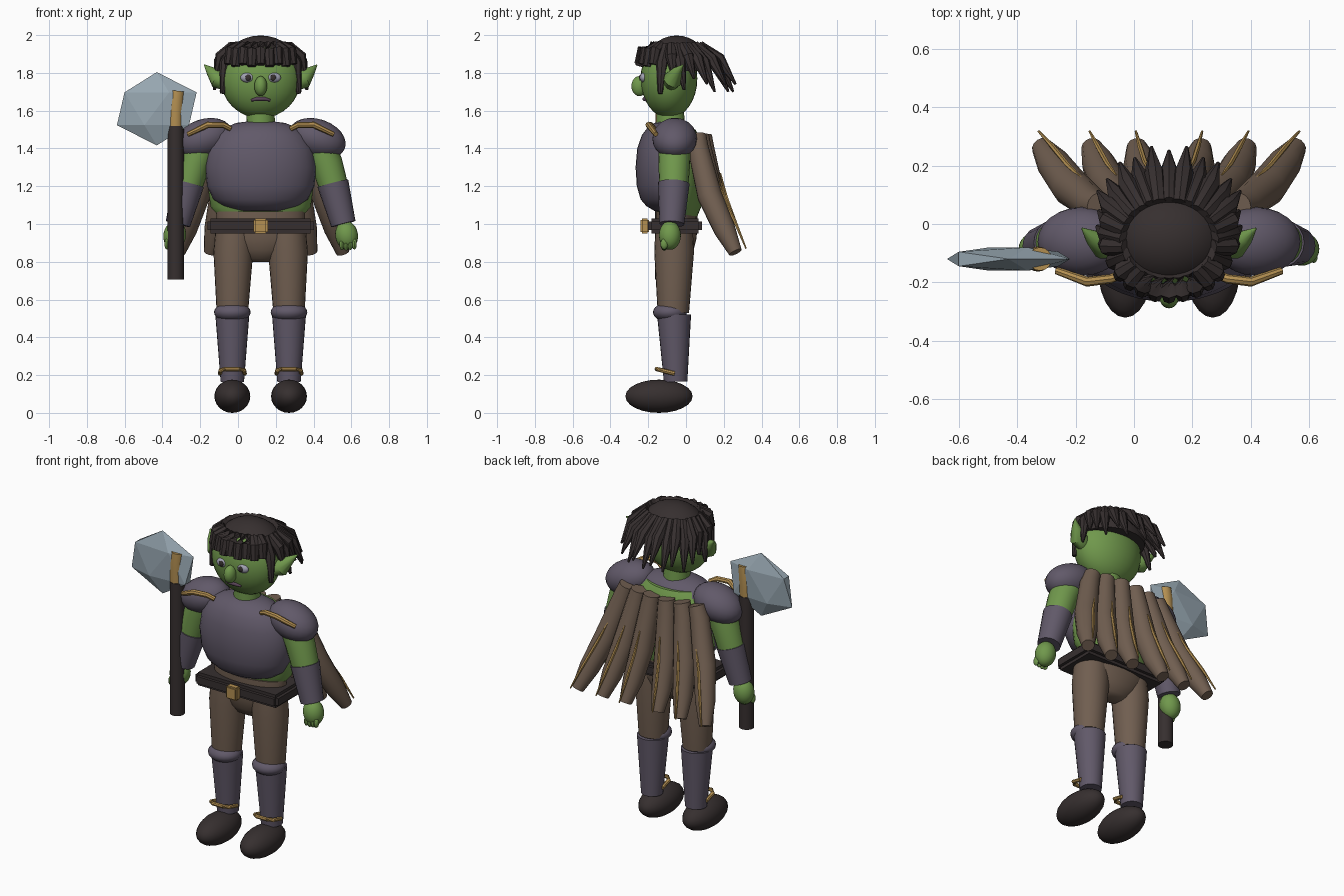
import bpy, bmesh, math
from mathutils import Vector, Matrix, Euler

if "Cube" in bpy.data.objects:
    bpy.data.objects.remove(bpy.data.objects["Cube"])

CX = 0.12  # body centre line


def material(name, rgb):
    m = bpy.data.materials.new(name)
    lin = [((c / 255 + 0.055) / 1.055) ** 2.4 for c in rgb]
    m.diffuse_color = (*lin, 1)
    m.use_nodes = True
    m.node_tree.nodes["Principled BSDF"].inputs["Base Color"].default_value = m.diffuse_color
    return m


SKIN = material("green skin", (112, 152, 76))
ARMOR = material("purple armor", (97, 89, 105))
CLOTH = material("brown cloth", (112, 94, 80))
DARK = material("dark leather", (54, 47, 47))
GOLD = material("gold trim", (180, 144, 82))
STONE = material("blue grey stone", (152, 168, 178))
EYE = material("eye white", (160, 160, 176))
MOUTH = material("mouth", (88, 66, 86))


def finish(bm, name, mat, smooth=True):
    bmesh.ops.recalc_face_normals(bm, faces=bm.faces)
    me = bpy.data.meshes.new(name)
    bm.to_mesh(me)
    bm.free()
    me.materials.append(mat)
    ob = bpy.data.objects.new(name, me)
    bpy.context.collection.objects.link(ob)
    if smooth:
        bpy.ops.object.select_all(action='DESELECT')
        ob.select_set(True)
        bpy.context.view_layer.objects.active = ob
        bpy.ops.object.shade_smooth_by_angle(angle=math.radians(40))
    return ob


def at(p, s=1):
    """Point given as offset from the body centre line, on side s."""
    return Vector((CX + s * p[0], p[1], p[2]))


def ball(bm, c, r, rot=(0, 0, 0), seg=24):
    m = Matrix.LocRotScale(Vector(c), Euler(rot), Vector(r))
    bmesh.ops.create_uvsphere(bm, u_segments=seg, v_segments=seg // 2, radius=1, matrix=m)


def bridge(bm, rings):
    n = len(rings[0])
    for a, b in zip(rings, rings[1:]):
        for i in range(n):
            bm.faces.new((a[i], a[(i + 1) % n], b[(i + 1) % n], b[i]))
    bm.faces.new(rings[0])
    bm.faces.new(rings[-1])


def tube(bm, pts, radii, n=12):
    """Round tube along points, with a radius per point."""
    pts = [Vector(p) for p in pts]
    rings = []
    for i, p in enumerate(pts):
        d = (pts[min(i + 1, len(pts) - 1)] - pts[max(i - 1, 0)]).normalized()
        u = d.cross(Vector((0, 1, 0)) if abs(d.y) < 0.8 else Vector((0, 0, 1))).normalized()
        v = d.cross(u)
        rings.append([bm.verts.new(p + radii[i] * (u * math.cos(t) + v * math.sin(t)))
                      for t in (2 * math.pi * k / n for k in range(n))])
    bridge(bm, rings)


def stack(bm, cy, rows, n=32):
    """Upright body of elliptical rings: (z, rx, ry)."""
    bridge(bm, [[bm.verts.new((CX + rx * math.cos(t), cy + ry * math.sin(t), z))
                 for t in (2 * math.pi * k / n for k in range(n))] for z, rx, ry in rows])


def box(bm, c, size, bevel):
    m = Matrix.LocRotScale(Vector(c), None, Vector(size))
    bmesh.ops.create_cube(bm, size=1, matrix=m)
    bmesh.ops.bevel(bm, geom=bm.edges[:], offset=bevel, segments=2, affect='EDGES')


def one(name, mat, fn, *args, **kw):
    bm = bmesh.new()
    fn(bm, *args, **kw)
    return finish(bm, name, mat)


# Torso, chest armor, hips, belt
one("torso", SKIN, stack, -0.04, [(1.04, .22, .10), (1.09, .265, .12), (1.2, .28, .13),
    (1.35, .27, .135), (1.44, .23, .125), (1.5, .16, .09)])
chest = [(1.07, .13), (1.095, .2), (1.13, .25), (1.2, .284), (1.3, .295), (1.4, .28),
         (1.47, .24), (1.51, .19), (1.535, .13), (1.545, .05)]
one("chest_armor", ARMOR, stack, -0.09, [(z, r, r * .6) for z, r in chest])
one("hips", CLOTH, stack, -0.05, [(.8, .06, .035), (.815, .1, .06), (.86, .16, .09), (.92, .215, .105),
    (.98, .235, .11), (1.065, .235, .11)])
one("belt", DARK, box, (CX, -.058, .99), (.565, .285, .08), .018)
one("buckle", GOLD, box, (CX, -.218, .99), (.075, .045, .08), .008)

# Neck, head and face
one("neck", SKIN, tube, [(CX, -.08, 1.48), (CX, -.085, 1.62)], [.078, .072], n=20)
one("head", SKIN, ball, (CX, -.09, 1.77), (.212, .15, .21), seg=32)
one("nose", SKIN, ball, (CX, -.247, 1.73), (.034, .042, .053))
one("mouth", MOUTH, tube, [at((-.05, -.212, 1.655)), at((-.02, -.22, 1.662)),
    at((.02, -.22, 1.662)), at((.05, -.212, 1.655))], [.006, .011, .011, .006])
for s, side in ((-1, "left"), (1, "right")):
    one(side + "_eye", EYE, ball, at((.07, -.224, 1.775), s), (.037, .02, .026))
    one(side + "_pupil", DARK, ball, at((.066, -.241, 1.775), s), (.015, .007, .017))
    bm = bmesh.new()
    tube(bm, [at((.18, -.08, 1.745), s), at((.225, -.07, 1.765), s), at((.265, -.045, 1.81), s),
              at((.298, -.015, 1.842), s)], [.04, .05, .026, .003])
    finish(bm, side + "_ear", SKIN)

# Hair: cap and a ring of tufts, blunt in front and pointed behind
bm = bmesh.new()
ball(bm, (CX, -.05, 1.83), (.2, .17, .168), seg=32)
for v in bm.verts:
    v.co.z = max(v.co.z, 1.81)
finish(bm, "hair_cap", DARK)
bm = bmesh.new()
N = 28
for i in range(N):
    a = 2 * math.pi * i / N
    f = min(a, 2 * math.pi - a)
    sx, cy = math.sin(a), -math.cos(a)
    jag = .02 * (i % 2)
    if f < 0.95:      # fringe
        ex, ey, ez, tip = .215, .2, 1.845 - jag / 2, .024
    elif f < 1.25:    # locks beside the face
        ex, ey, ez, tip = .225, .2, 1.67 + jag, .012
    elif f < 1.8:     # over the ears
        ex, ey, ez, tip = .245, .24, 1.77 - 3 * jag, .008
    else:             # swept back
        ex, ey, ez, tip = .27, .26 + jag, 1.70 + jag * 2, .006
    back = .04 if f > 1.25 else 0
    end = Vector((CX + ex * sx, -.05 + ey * cy + back, ez))
    start = Vector((CX + .15 * sx, -.05 + .125 * cy, 1.945))
    mid = start.lerp(end, .45) + Vector((.022 * sx, .018 * cy, .02))
    tube(bm, [start, mid, end], [.026, .034, tip], n=8)
finish(bm, "hair_tufts", DARK)

# Arms and legs, mirrored
for s, side in ((-1, "left"), (1, "right")):
    one(side + "_pauldron", ARMOR, ball, at((.3, -.06, 1.452), s), (.155, .118, .103), rot=(0, s * .33, 0))
    one(side + "_pauldron_trim", GOLD, tube, [at((.16, -.17, 1.505), s), at((.2, -.188, 1.525), s),
        at((.28, -.198, 1.525), s), at((.385, -.16, 1.475), s)], [.014, .016, .017, .013], n=8)
    one(side + "_upper_arm", SKIN, tube, [at((.3, -.06, 1.44), s), at((.35, -.062, 1.32), s),
        at((.392, -.065, 1.18), s)], [.085, .084, .076], n=20)
    one(side + "_bracer", ARMOR, tube, [at((.382, -.065, 1.215), s), at((.438, -.075, 1.0), s)],
        [.084, .066], n=20)
    bm = bmesh.new()
    ball(bm, at((.455, -.085, .94), s), (.06, .058, .077), rot=(0, -s * .15, 0))
    for k in range(4):   # fingers
        ball(bm, at((.43 + .022 * k, -.115, .888 + .003 * abs(k - 1)), s), (.014, .02, .03), seg=10)
    finish(bm, side + "_hand", SKIN)

    one(side + "_thigh", CLOTH, tube, [at((.14, -.063, .96), s), at((.145, -.063, .85), s),
        at((.15, -.067, .53), s)], [.1, .105, .083], n=24)
    one(side + "_knee_guard", ARMOR, ball, at((.15, -.085, .533), s), (.097, .09, .053))
    one(side + "_greave", ARMOR, tube, [at((.15, -.063, .52), s), at((.15, -.055, .165), s)],
        [.09, .062], n=24)
    one(side + "_ankle_trim", GOLD, tube, [at((.085, -.06, .208), s), at((.088, -.13, .226), s),
        at((.115, -.155, .232), s), at((.185, -.155, .232), s), at((.212, -.13, .226), s),
        at((.215, -.06, .208), s)], [.012] * 6, n=8)
    one(side + "_boot", DARK, ball, at((.15, -.143, .088), s), (.095, .178, .088))

# Cape: six folds fanned out behind, each with a thin gold line
for s, side in ((-1, "left"), (1, "right")):
    for k, (top, low) in enumerate(((.05, .11), (.145, .265), (.235, .435))):
        def fold(t, y, z):
            return at((top + (low - top) * t, y, z), s)
        yo = -.015 * k
        name = f"{side}_cape_{k + 1}"
        one(name, CLOTH, tube, [fold(0, .09 + yo, 1.47), fold(.12, .095 + yo, 1.4),
            fold(.5, .14 + yo / 2, 1.15), fold(.8, .205, .97), fold(1, .262, .85)],
            [.048, .056, .066, .058, .036], n=14)
        one(name + "_trim", GOLD, tube, [fold(.3, .182 + yo, 1.27), fold(.55, .214 + yo / 2, 1.14),
            fold(.82, .265, 1.0), fold(1.06, .318, .87)], [.004, .009, .009, .004], n=6)

# Stone hammer: shaft, binding, faceted head
one("hammer_shaft", DARK, tube, [(-.33, -.12, .705), (-.33, -.12, 1.52)], [.043, .043], n=16)
one("hammer_binding", GOLD, tube, [(-.332, -.12, 1.5), (-.332, -.12, 1.58), (-.328, -.12, 1.65),
    (-.322, -.12, 1.705)], [.04, .042, .043, .04], n=16)
bm = bmesh.new()
bmesh.ops.create_icosphere(bm, subdivisions=1, radius=1, matrix=Matrix.LocRotScale(
    Vector((-.43, -.12, 1.61)), None, Vector((.236, .047, .194))))
finish(bm, "hammer_head", STONE, smooth=False)
